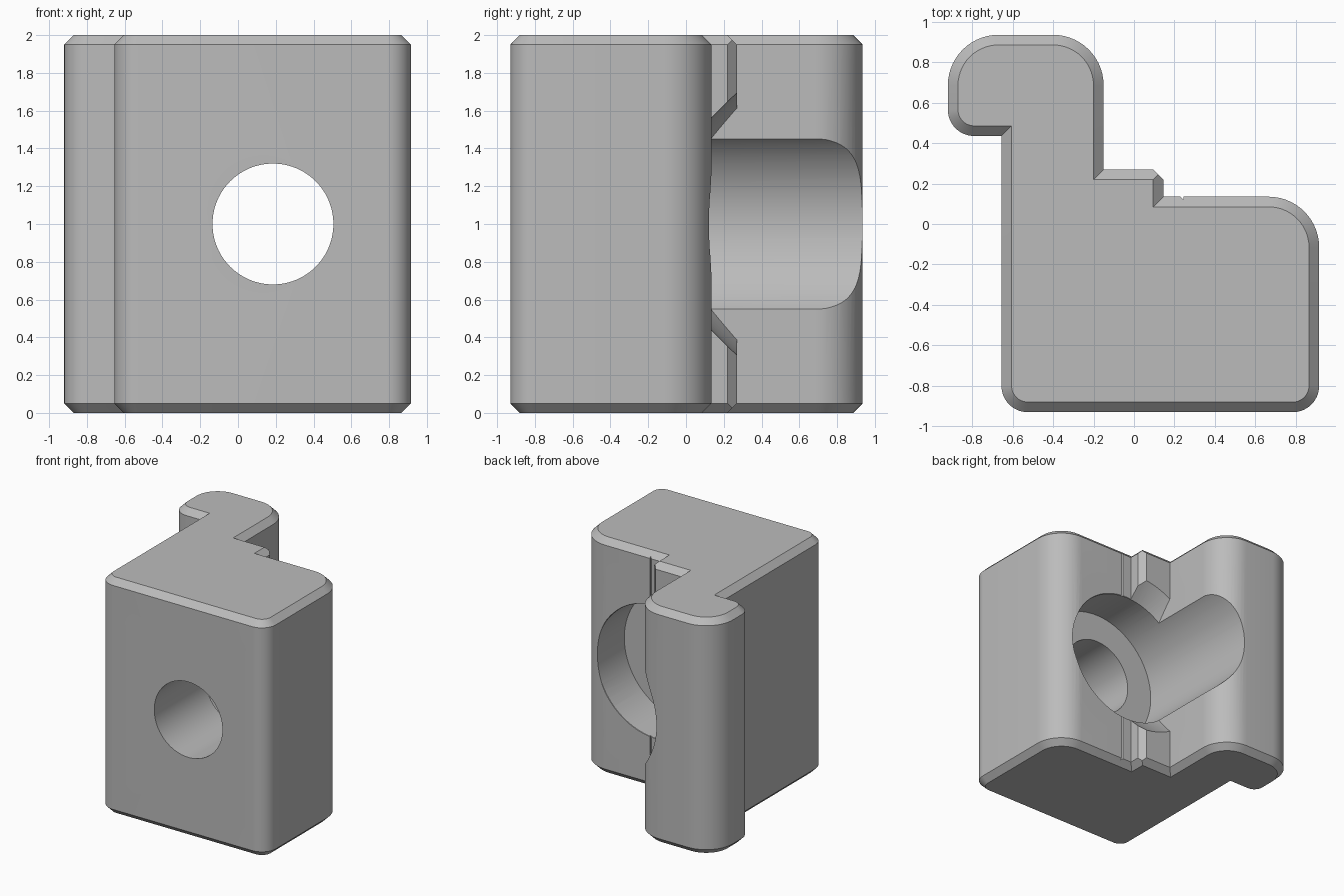
import bpy, bmesh, math
from mathutils import Vector, Matrix

cube = bpy.data.objects.get("Cube")
if cube:
    bpy.data.objects.remove(cube, do_unlink=True)

HEIGHT, CHAMFER = 2.0, 0.05
BORE_X, BORE_Z = 0.185, 1.0

grey = bpy.data.materials.new("plain grey")
grey.use_nodes = True
COLOUR = (0.5, 0.5, 0.5, 1)
grey.diffuse_color = COLOUR
grey.node_tree.nodes["Principled BSDF"].inputs["Base Color"].default_value = COLOUR


def make_object(name, bm):
    bmesh.ops.recalc_face_normals(bm, faces=bm.faces)
    mesh = bpy.data.meshes.new(name)
    bm.to_mesh(mesh)
    bm.free()
    mesh.materials.append(grey)
    obj = bpy.data.objects.new(name, mesh)
    bpy.context.collection.objects.link(obj)
    return obj


def rounded_outline(corners, steps=14):
    """Replace each (x, y, radius) right-angle corner by an arc."""
    points = []
    for i, (x, y, r) in enumerate(corners):
        p = Vector((x, y))
        if not r:
            points.append(p)
            continue
        a = (Vector(corners[i - 1][:2]) - p).normalized() * r
        b = (Vector(corners[(i + 1) % len(corners)][:2]) - p).normalized() * r
        for k in range(steps + 1):
            t = math.pi / 2 * k / steps
            points.append(p + a * (1 - math.sin(t)) + b * (1 - math.cos(t)))
    return points


def inset_outline(points, d):
    """Mitred inset of a counter-clockwise outline."""
    result = []
    for i, p in enumerate(points):
        e1 = (p - points[i - 1]).normalized()
        e2 = (points[(i + 1) % len(points)] - p).normalized()
        n1, n2 = Vector((-e1.y, e1.x)), Vector((-e2.y, e2.x))
        result.append(p + (n1 + n2) * d / (1 + n1.dot(n2)))
    return result


def loft(name, layers):
    """Join outlines given as (points, z) into a closed solid."""
    bm = bmesh.new()
    rings = [[bm.verts.new((p.x, p.y, z)) for p in pts] for pts, z in layers]
    for low, high in zip(rings, rings[1:]):
        for i in range(len(low)):
            bm.faces.new((low[i - 1], low[i], high[i], high[i - 1]))
    bm.faces.new(rings[0][::-1])
    bm.faces.new(rings[-1])
    return make_object(name, bm)


def bore_cutter(name, y0, r0, y1, r1, min_x=None):
    """Round cutter along y, optionally kept only beyond min_x."""
    bm = bmesh.new()
    place = Matrix.Translation((BORE_X, (y0 + y1) / 2, BORE_Z)) @ Matrix.Rotation(-math.pi / 2, 4, 'X')
    bmesh.ops.create_cone(bm, cap_ends=True, segments=96, radius1=r0, radius2=r1,
                          depth=y1 - y0, matrix=place)
    if min_x is not None:
        cut = bmesh.ops.bisect_plane(bm, geom=bm.verts[:] + bm.edges[:] + bm.faces[:],
                                     plane_co=(min_x, 0, 0), plane_no=(1, 0, 0), clear_inner=True)
        edges = [e for e in cut["geom_cut"] if isinstance(e, bmesh.types.BMEdge)]
        bmesh.ops.contextual_create(bm, geom=edges)
    return make_object(name, bm)


# Main block with hooked arm, chamfered at top and bottom
outline = rounded_outline([
    (-0.655, -0.93, 0.13), (0.915, -0.93, 0.13), (0.915, 0.135, 0.25),
    (0.145, 0.135, 0), (0.145, 0.27, 0), (-0.15, 0.27, 0),
    (-0.15, 0.935, 0.25), (-0.92, 0.935, 0.25), (-0.92, 0.435, 0.13),
    (-0.655, 0.435, 0)])
inner = inset_outline(outline, CHAMFER)
block = loft("hooked_block", [(inner, 0), (outline, CHAMFER),
                              (outline, HEIGHT - CHAMFER), (inner, HEIGHT)])

# Cutters: step edge bevel, through hole, counterbore, flared relief in the step
wedge = [Vector(p) for p in ((0.245, 0.12), (0.245, 0.37), (-0.005, 0.37))]
cutters = [
    loft("step_edge_cutter", [(wedge, -0.1), (wedge, HEIGHT + 0.1)]),
    bore_cutter("hole_cutter", -1.1, 0.32, 0.0, 0.32),
    bore_cutter("counterbore_cutter", -0.24, 0.562, 1.1, 0.562),
    bore_cutter("relief_cutter", 0.07, 0.5, 0.37, 0.8, min_x=-0.15),
]

bpy.ops.object.select_all(action='DESELECT')
block.select_set(True)
bpy.context.view_layer.objects.active = block
for cutter in cutters:
    cutter.hide_render = True
    mod = block.modifiers.new(cutter.name, 'BOOLEAN')
    mod.operation, mod.solver, mod.object = 'DIFFERENCE', 'EXACT', cutter
    bpy.ops.object.modifier_apply(modifier=mod.name)
    bpy.data.objects.remove(cutter, do_unlink=True)

bpy.ops.object.shade_smooth_by_angle(angle=math.radians(30))
